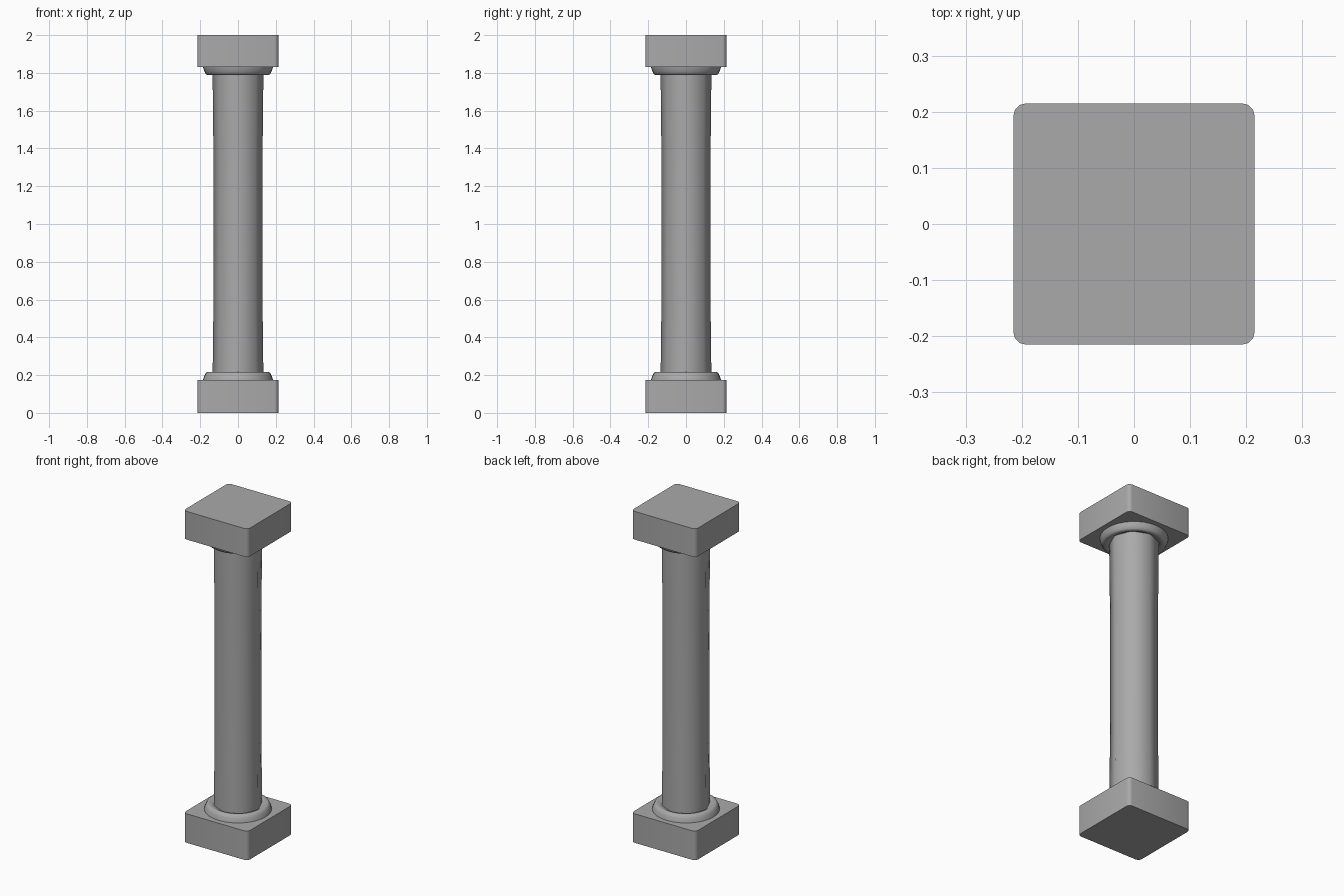
import bpy, bmesh, math

cube = bpy.data.objects.get("Cube")
if cube:
    bpy.data.objects.remove(cube, do_unlink=True)

stone = bpy.data.materials.new("grey stone")
stone.use_nodes = True
grey = (0.4, 0.4, 0.4, 1)
stone.diffuse_color = grey
stone.node_tree.nodes["Principled BSDF"].inputs["Base Color"].default_value = grey


def finish(name, bm, angle):
    bmesh.ops.recalc_face_normals(bm, faces=bm.faces)
    mesh = bpy.data.meshes.new(name)
    bm.to_mesh(mesh)
    bm.free()
    mesh.materials.append(stone)
    obj = bpy.data.objects.new(name, mesh)
    bpy.context.collection.objects.link(obj)
    bpy.ops.object.select_all(action='DESELECT')
    obj.select_set(True)
    bpy.context.view_layer.objects.active = obj
    bpy.ops.object.shade_smooth_by_angle(angle=math.radians(angle))


def lathe(name, profile, sides, angle):
    """Stack rings of (radius, height) and cap both ends."""
    bm = bmesh.new()
    rings = [[bm.verts.new((r * math.cos(math.tau * i / sides),
                            r * math.sin(math.tau * i / sides), z))
              for i in range(sides)] for r, z in profile]
    for low, high in zip(rings, rings[1:]):
        for i in range(sides):
            j = (i + 1) % sides
            bm.faces.new((low[i], low[j], high[j], high[i]))
    bm.faces.new(rings[0])
    bm.faces.new(rings[-1])
    finish(name, bm, angle)


def block(name, bottom, top):
    """Square slab with rounded upright corners."""
    bm = bmesh.new()
    bmesh.ops.create_cube(bm, size=1)
    for v in bm.verts:
        v.co.x *= 0.43
        v.co.y *= 0.43
        v.co.z = bottom if v.co.z < 0 else top
    upright = [e for e in bm.edges if abs(e.verts[0].co.z - e.verts[1].co.z) > 0.01]
    bmesh.ops.bevel(bm, geom=upright, offset=0.022, segments=3, profile=0.5,
                    affect='EDGES')
    finish(name, bm, 40)


# Square plinth and capital
block("base_block", 0, 0.175)
block("capital_block", 1.83, 2)

# Rounded collars, mirrored top to bottom
collar = [(0.186, 0.17), (0.184, 0.18), (0.178, 0.197), (0.171, 0.211),
          (0.163, 0.216), (0.145, 0.214), (0.13, 0.205)]
lathe("base_collar", collar, 32, 50)
lathe("capital_collar", [(r, 2.005 - z) for r, z in collar], 32, 50)

# Eight-sided shaft, slightly flared at the ends
lathe("shaft", [(0.134, 0.17), (0.134, 0.24), (0.13, 0.57),
                (0.13, 1.37), (0.134, 1.74), (0.134, 1.835)], 8, 50)
